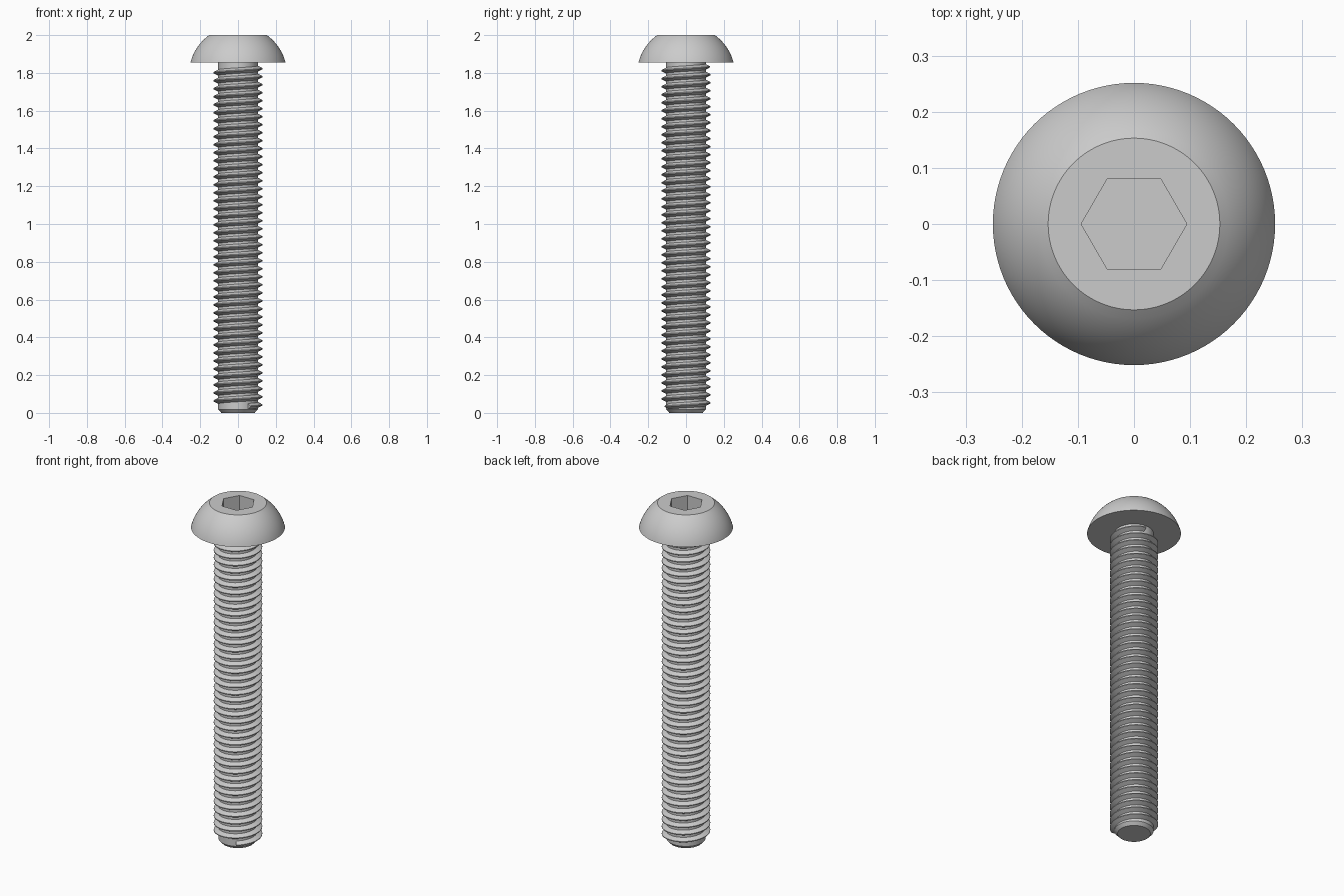
import bpy, bmesh
from math import sin, cos, pi, sqrt, radians

if "Cube" in bpy.data.objects:
    bpy.data.objects.remove(bpy.data.objects["Cube"], do_unlink=True)

HEAD_BASE, TOP = 1.856, 2.0
HEAD_R, FLAT_R = 0.2515, 0.153
ROOT_R, CREST_R, PITCH = 0.105, 0.13, 0.0424
SOCKET_FLAT, SOCKET_DEPTH = 0.0815, 0.09
SEGS = 96

steel = bpy.data.materials.new("light grey steel")
steel.use_nodes = True
grey = (0.6, 0.6, 0.6, 1)
steel.diffuse_color = grey
steel.node_tree.nodes["Principled BSDF"].inputs["Base Color"].default_value = grey


def circle(r):
    return lambda a: r


def hexagon(a):
    # Distance to a hexagon with corners on the x axis
    return SOCKET_FLAT / cos(a % (pi / 3) - pi / 6)


def skin(name, rings, closed):
    """Join rings of points with quads and cap both ends."""
    bm = bmesh.new()
    loops = [[bm.verts.new(p) for p in ring] for ring in rings]
    n = len(loops[0])
    for low, high in zip(loops, loops[1:]):
        for i in range(n):
            j = (i + 1) % n
            bm.faces.new((low[i], low[j], high[j], high[i]))
    bm.faces.new(loops[0][::-1])
    bm.faces.new(loops[-1])
    bmesh.ops.recalc_face_normals(bm, faces=bm.faces)
    mesh = bpy.data.meshes.new(name)
    bm.to_mesh(mesh)
    bm.free()
    mesh.materials.append(steel)
    obj = bpy.data.objects.new(name, mesh)
    bpy.context.collection.objects.link(obj)
    bpy.ops.object.select_all(action="DESELECT")
    obj.select_set(True)
    bpy.context.view_layer.objects.active = obj
    bpy.ops.object.shade_smooth_by_angle(angle=radians(25))
    return obj


def lathe(name, profile):
    """Rings of (radius function, height) around the z axis."""
    angles = [2 * pi * i / SEGS for i in range(SEGS)]
    return skin(name, [[(r(a) * cos(a), r(a) * sin(a), z) for a in angles]
                       for r, z in profile], True)


# Domed head: spherical side, flat top and hexagonal socket
height = TOP - HEAD_BASE
rise = (HEAD_R ** 2 - FLAT_R ** 2 - height ** 2) / (2 * height)
ball = sqrt(HEAD_R ** 2 + rise ** 2)
steps = 12
dome = []
for k in range(steps + 1):
    h = height * k / steps
    dome.append((circle(sqrt(ball ** 2 - (rise + h) ** 2)), HEAD_BASE + h))
lathe("button_head", dome + [(hexagon, TOP), (hexagon, TOP - SOCKET_DEPTH)])

# Shank with a chamfered tip
lathe("shank", [(circle(0.088), 0), (circle(ROOT_R), 0.018),
                (circle(ROOT_R), HEAD_BASE + 0.005)])

# Right-handed helical thread with a flattened crest
START, END, PER_TURN = 0.035, 1.833, 64
tooth = [(ROOT_R - 0.003, -0.0165), (CREST_R, -0.0025),
         (CREST_R, 0.0025), (ROOT_R - 0.003, 0.0165)]
count = int((END - START) / PITCH * PER_TURN)
sections = []
for i in range(count + 1):
    a = radians(-60) + 2 * pi * i / PER_TURN
    z = START + PITCH * i / PER_TURN
    sections.append([(r * cos(a), r * sin(a), z + dz) for r, dz in tooth])
skin("thread", sections, False)
